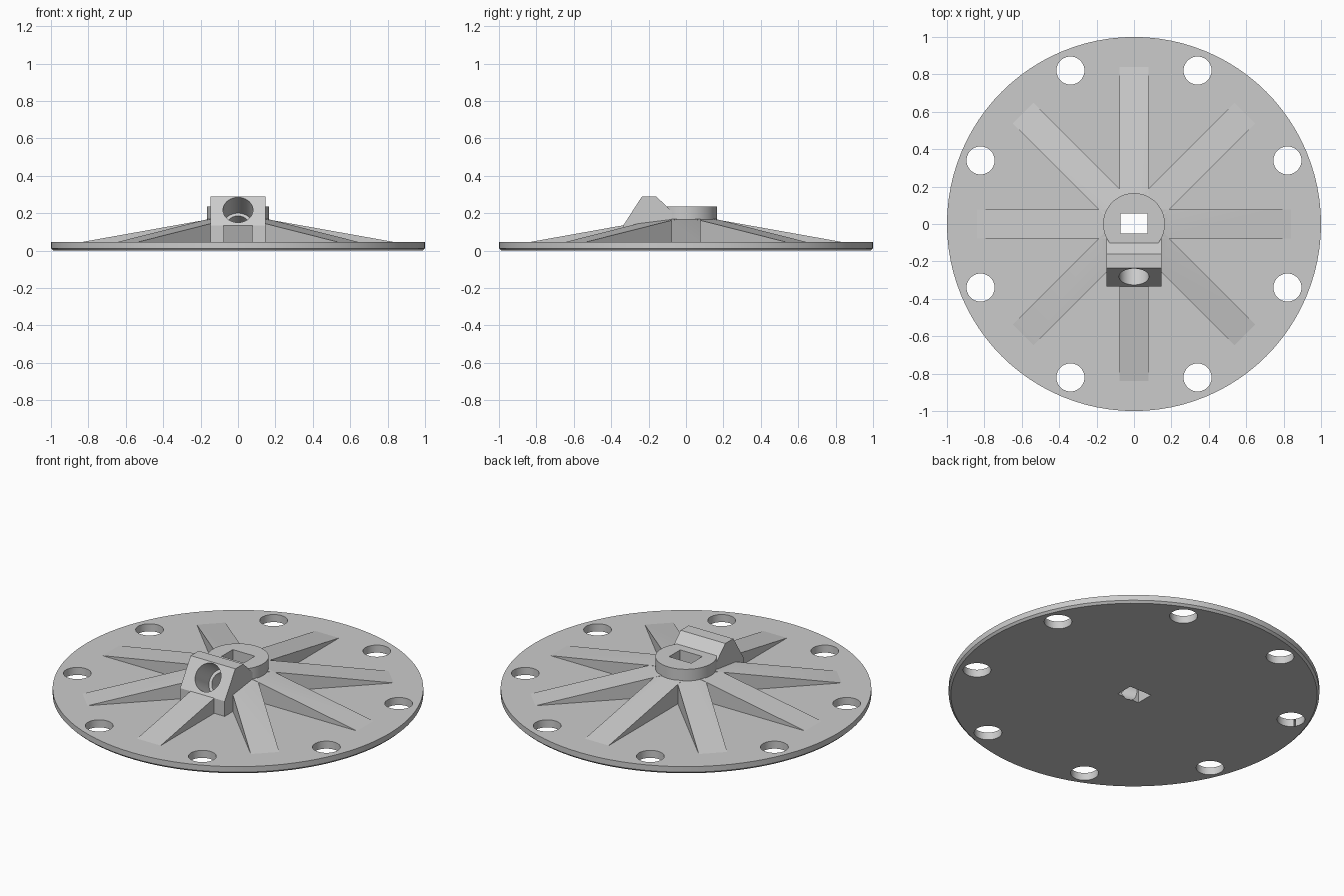
import bpy, bmesh
from math import cos, sin, pi, atan2
from mathutils import Matrix, Vector

cube = bpy.data.objects.get("Cube")
if cube:
    bpy.data.objects.remove(cube, do_unlink=True)

grey = bpy.data.materials.new("plain grey")
grey.use_nodes = True
grey.diffuse_color = (0.6, 0.6, 0.6, 1)
grey.node_tree.nodes["Principled BSDF"].inputs["Base Color"].default_value = (0.6, 0.6, 0.6, 1)


def add_object(name, bm):
    bmesh.ops.recalc_face_normals(bm, faces=bm.faces)
    mesh = bpy.data.meshes.new(name)
    bm.to_mesh(mesh)
    bm.free()
    mesh.materials.append(grey)
    obj = bpy.data.objects.new(name, mesh)
    bpy.context.collection.objects.link(obj)
    return obj


def cylinder(name, radius, start, end, sides=48):
    """Cylinder between two points."""
    start, end = Vector(start), Vector(end)
    axis = end - start
    turn = axis.to_track_quat('Z', 'Y').to_matrix().to_4x4()
    bm = bmesh.new()
    bmesh.ops.create_cone(bm, cap_ends=True, segments=sides, radius1=radius, radius2=radius,
                          depth=axis.length,
                          matrix=Matrix.Translation((start + end) / 2) @ turn)
    return add_object(name, bm)


def slab(name, profile, half_width, angle=0):
    """Extrude a (y, z) profile across x, then turn it about z."""
    bm = bmesh.new()
    face = bm.faces.new([bm.verts.new((-half_width, y, z)) for y, z in profile])
    new = bmesh.ops.extrude_face_region(bm, geom=[face])["geom"]
    bmesh.ops.translate(bm, vec=(2 * half_width, 0, 0),
                        verts=[v for v in new if isinstance(v, bmesh.types.BMVert)])
    bmesh.ops.rotate(bm, verts=bm.verts, matrix=Matrix.Rotation(angle, 3, 'Z'))
    return add_object(name, bm)


def combine(base, part, operation):
    mod = base.modifiers.new(part.name, 'BOOLEAN')
    mod.operation, mod.solver, mod.object = operation, 'EXACT', part
    bpy.context.view_layer.objects.active = base
    bpy.ops.object.modifier_apply(modifier=mod.name)
    bpy.data.objects.remove(part, do_unlink=True)


# Round plate with a chamfered lower rim
plate = cylinder("ribbed_flange", 1, (0, 0, 0), (0, 0, 0.045), 96)
bm = bmesh.new()
bm.from_mesh(plate.data)
rim = [e for e in bm.edges if all(v.co.z < 0.01 for v in e.verts)]
bmesh.ops.bevel(bm, geom=rim, offset=0.012, segments=1, affect='EDGES')
bm.to_mesh(plate.data)
bm.free()

# Central hub and eight sloping ribs
combine(plate, cylinder("hub", 0.165, (0, 0, 0.02), (0, 0, 0.235), 96), 'UNION')
rib_profile = [(0.05, 0.02), (0.9, 0.02), (0.9, 0.034), (0.05, 0.186)]
for i in range(8):
    combine(plate, slab("rib", rib_profile, 0.078, i * pi / 4), 'UNION')

# Angled socket block at the front of the hub
block_profile = [(-0.335, 0.02), (-0.335, 0.135), (-0.235, 0.29), (-0.16, 0.29),
                 (-0.06, 0.195), (-0.06, 0.02)]
combine(plate, slab("socket_block", block_profile, 0.147), 'UNION')

# Square shaft hole
shaft = [(-0.05, -0.1), (0.055, -0.1), (0.055, 0.4), (-0.05, 0.4)]
combine(plate, slab("shaft_hole", shaft, 0.073), 'DIFFERENCE')

# Stepped bore, square to the sloping face
mouth = Vector((0, -0.282, 0.217))
inward = Vector((0, 0.84, -0.542))
combine(plate, cylinder("wide_bore", 0.08, mouth - inward * 0.15, mouth + inward * 0.155),
        'DIFFERENCE')
combine(plate, cylinder("narrow_bore", 0.062, mouth, mouth + inward * 0.34), 'DIFFERENCE')

# Ring of mounting holes between the ribs
for i in range(8):
    a = (i + 0.5) * pi / 4
    x, y = 0.888 * cos(a), 0.888 * sin(a)
    combine(plate, cylinder("mounting_hole", 0.075, (x, y, -0.1), (x, y, 0.2)), 'DIFFERENCE')

# One colour, smooth round walls with crisp edges
plate.data.materials.clear()
plate.data.materials.append(grey)
bpy.ops.object.select_all(action='DESELECT')
plate.select_set(True)
bpy.context.view_layer.objects.active = plate
bpy.ops.object.shade_smooth_by_angle(angle=pi / 20)
